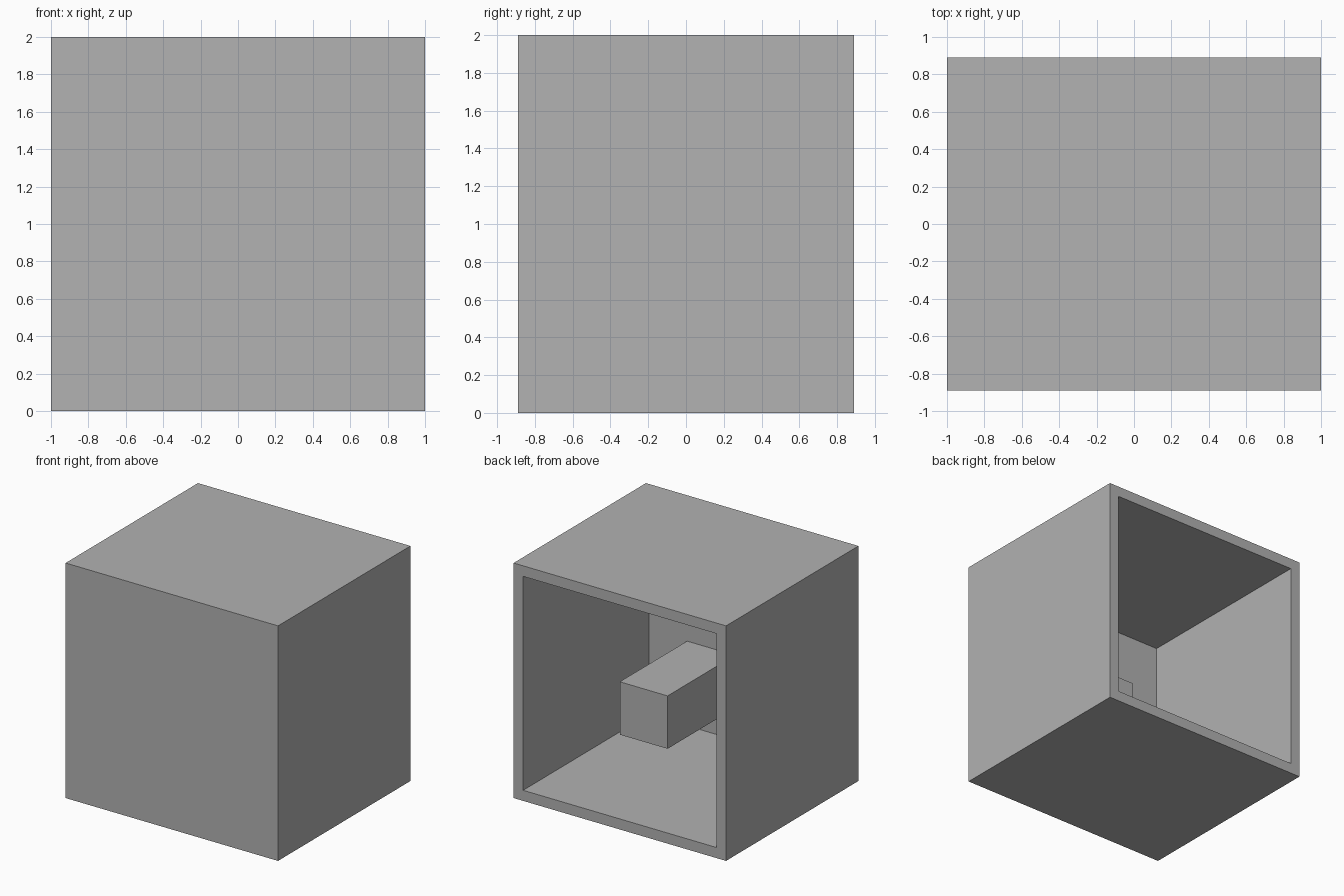
import bpy
import bmesh
from mathutils import Vector

cube = bpy.data.objects.get("Cube")
if cube:
    bpy.data.objects.remove(cube, do_unlink=True)

WALL = 0.09
HALF_DEPTH = 0.89

grey = bpy.data.materials.new("mid_grey")
grey.use_nodes = True
colour = (0.445, 0.445, 0.445, 1)
grey.diffuse_color = colour
grey.node_tree.nodes["Principled BSDF"].inputs["Base Color"].default_value = colour


def box(bm, low, high):
    """Add a box between two opposite corners."""
    low, high = Vector(low), Vector(high)
    verts = bmesh.ops.create_cube(bm, size=1)["verts"]
    bmesh.ops.scale(bm, vec=high - low, verts=verts)
    bmesh.ops.translate(bm, vec=(low + high) / 2, verts=verts)


def finish(bm, name):
    bmesh.ops.recalc_face_normals(bm, faces=bm.faces)
    mesh = bpy.data.meshes.new(name)
    bm.to_mesh(mesh)
    bm.free()
    mesh.materials.append(grey)
    bpy.context.collection.objects.link(bpy.data.objects.new(name, mesh))


# Housing: a box hollowed out from its back face
bm = bmesh.new()
box(bm, (-1, -HALF_DEPTH, 0), (1, HALF_DEPTH, 2))
bm.normal_update()
back = max(bm.faces, key=lambda f: f.normal.y)
bmesh.ops.inset_region(bm, faces=[back], thickness=WALL, use_even_offset=True)
pushed = bmesh.ops.extrude_discrete_faces(bm, faces=[back])["faces"][0]
bmesh.ops.translate(bm, vec=(0, WALL - 2 * HALF_DEPTH, 0), verts=pushed.verts)
finish(bm, "housing")

# Post: square bar reaching back from the inside of the front wall
bm = bmesh.new()
box(bm, (0.1, WALL - HALF_DEPTH - 0.01, 0.36), (0.55, 0.105, 0.81))
finish(bm, "inner_post")
